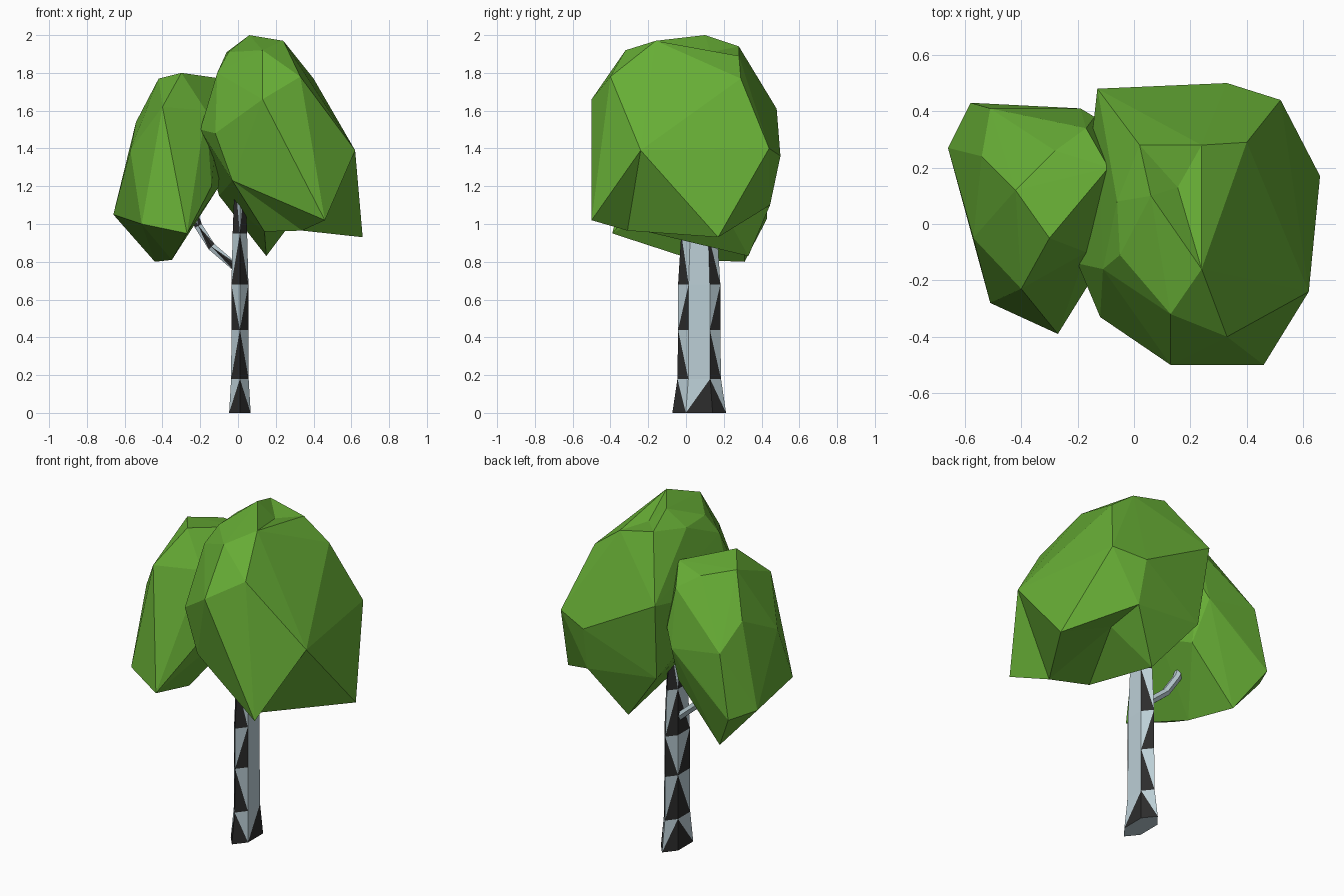
import bpy
import bmesh
from math import sin, cos, radians
from mathutils import Vector

default_cube = bpy.data.objects.get("Cube")
if default_cube:
    bpy.data.objects.remove(default_cube, do_unlink=True)


def make_material(name, colour):
    material = bpy.data.materials.new(name)
    material.use_nodes = True
    material.diffuse_color = (*colour, 1)
    shader = material.node_tree.nodes["Principled BSDF"]
    shader.inputs["Base Color"].default_value = (*colour, 1)
    shader.inputs["Roughness"].default_value = 0.9
    return material


leaf_green = make_material("leaf green", (.135, .42, .036))
pale_bark = make_material("pale bark", (.5, .62, .67))
dark_bark = make_material("dark bark", (.025, .025, .025))


def finish(bm, name, materials):
    """Turn a bmesh into a flat shaded object."""
    bmesh.ops.recalc_face_normals(bm, faces=bm.faces)
    mesh = bpy.data.meshes.new(name)
    bm.to_mesh(mesh)
    bm.free()
    for material in materials:
        mesh.materials.append(material)
    obj = bpy.data.objects.new(name, mesh)
    bpy.context.collection.objects.link(obj)


def ring(bm, centre, across, along, sides):
    """Add a ring of vertices spanned by two axes."""
    step = 360 / sides
    verts = []
    for i in range(sides):
        angle = radians(step * (i + .5))
        verts.append(bm.verts.new(centre + across * cos(angle) + along * sin(angle)))
    return verts


def loft(bm, rings, is_dark):
    """Join rings with triangle pairs, the diagonals alternating."""
    sides = len(rings[0])
    for level, (low, high) in enumerate(zip(rings, rings[1:])):
        for i in range(sides):
            j = (i + 1) % sides
            if (i + max(level, 1)) % 2:
                lower = (low[i], low[j], high[i])
                upper = (low[j], high[j], high[i])
            else:
                lower = (low[i], low[j], high[j])
                upper = (low[i], high[j], high[i])
            for verts, rises in ((lower, False), (upper, True)):
                face = bm.faces.new(verts)
                face.material_index = int(is_dark(level, i, rises))
    bm.faces.new(rings[0][::-1])
    bm.faces.new(rings[-1])


# Trunk: squashed hexagon, wide from front to back, with triangular bark marks
def trunk_mark(level, side, rises):
    plain_side = side == 5 and level > 0
    return not rises and not plain_side


bm = bmesh.new()
trunk_levels = [(0, 1.27), (.18, 1.03), (.44, 1), (.68, 1), (.95, .85), (1.25, .6)]
trunk_rings = [
    ring(bm, Vector((.01, .07, z)), Vector((.052 * s, 0, 0)), Vector((0, .112 * s, 0)), 6)
    for z, s in trunk_levels
]
loft(bm, trunk_rings, trunk_mark)
finish(bm, "trunk", [pale_bark, dark_bark])

# Branch: thin bent limb rising from the trunk into the smaller crown
bm = bmesh.new()
branch_path = [Vector(p) for p in (
    (0, .09, .76), (-.14, .1, .88), (-.21, .11, .99), (-.25, .11, 1.1))]
branch_rings = []
for i, point in enumerate(branch_path):
    before = branch_path[max(i - 1, 0)]
    after = branch_path[min(i + 1, len(branch_path) - 1)]
    direction = (after - before).normalized()
    side_axis = Vector((0, 1, 0))
    other_axis = direction.cross(side_axis).normalized()
    branch_rings.append(ring(bm, point, other_axis * .024, side_axis * .024, 6))
loft(bm, branch_rings, lambda level, side, rises: side in (3, 4) and not rises)
finish(bm, "branch", [pale_bark, dark_bark])


# Crowns: faceted hulls around a few corner points, some with dents
def dent(bm, verts, point, rim):
    """Replace the faces lying between rim corners by a fan to a sunken point."""
    rim_verts = {verts[corner] for corner in rim}
    removed = {f for f in bm.faces if all(v in rim_verts for v in f.verts)}
    border = [
        tuple(e.verts) for e in bm.edges
        if sum(f in removed for f in e.link_faces) == 1
    ]
    bmesh.ops.delete(bm, geom=list(removed), context="FACES")
    centre = verts[point] = bm.verts.new(point)
    for start, end in border:
        bm.faces.new((start, end, centre))


def crown(name, corners, dents=()):
    bm = bmesh.new()
    verts = {corner: bm.verts.new(corner) for corner in corners}
    hull = bmesh.ops.convex_hull(bm, input=bm.verts)
    unused = {v for v in hull["geom_interior"] if isinstance(v, bmesh.types.BMVert)}
    verts = {corner: v for corner, v in verts.items() if v not in unused}
    bmesh.ops.delete(bm, geom=list(unused), context="VERTS")
    for point, rim in dents:
        dent(bm, verts, point, [corner for corner in rim if corner in verts])
    finish(bm, name, [leaf_green])


# Named corners of the large crown, and the hollows between them
peak = (.06, .1, 2)
front_top = (.24, -.16, 1.97)
back_top = (.24, .28, 1.89)
left_top = (.02, .28, 1.94)
top_hollow = (.155, .13, 1.91)
right_shoulder = (.62, -.24, 1.39)
back_shoulder = (.52, .44, 1.4)
front_rim = (-.03, -.34, 1.23)
front_tip = (.46, -.5, 1.02)
right_tip = (.66, .17, .93)
back_tip = (.15, .33, .83)
back_rim = (.34, .445, 1.1)
under_rim = (.14, -.21, .96)
under_hollow = (.33, .2, 1.07)
side_hollow = (.34, -.31, .965)

crown("large_crown", [
    # top
    peak, front_top, back_top, left_top,
    (.13, -.32, 1.92), (-.05, -.11, 1.91), (-.06, .08, 1.91), (.4, .29, 1.77),
    # shoulders
    (-.11, -.16, 1.8), (.33, -.4, 1.78), (.13, -.5, 1.66), (-.13, .48, 1.61),
    # middle
    (-.2, -.14, 1.5), (-.12, -.33, 1.48), (.33, .5, 1.36), (-.1, .42, 1.15),
    right_shoulder, back_shoulder,
    # lower rim
    front_rim, front_tip, right_tip, back_tip, back_rim, under_rim,
], [
    (top_hollow, [peak, front_top, back_top, left_top]),
    (under_hollow, [front_tip, under_rim, back_tip, right_tip, back_rim]),
    (side_hollow,
     [right_shoulder, front_tip, right_tip, under_hollow, under_rim, front_rim]),
])

crown("small_crown", [
    # top
    (-.3, -.05, 1.8), (-.42, .12, 1.77), (-.28, .26, 1.75), (-.17, .34, 1.68),
    (-.09, .2, 1.77),
    # shoulders
    (-.4, -.23, 1.62), (-.54, .24, 1.54), (-.17, -.1, 1.6), (-.51, .41, 1.4),
    # middle
    (-.57, -.05, 1.39), (-.19, .41, 1.35), (-.39, .42, 1.2), (-.14, .38, 1.45),
    # lower rim
    (-.66, .27, 1.05), (-.58, .43, 1.03), (-.51, -.28, 1), (-.27, -.39, .95),
    (-.14, -.18, 1.2), (-.1, .1, 1.2), (-.16, .3, 1.11), (-.44, .31, .8),
    (-.35, .04, .81),
])
